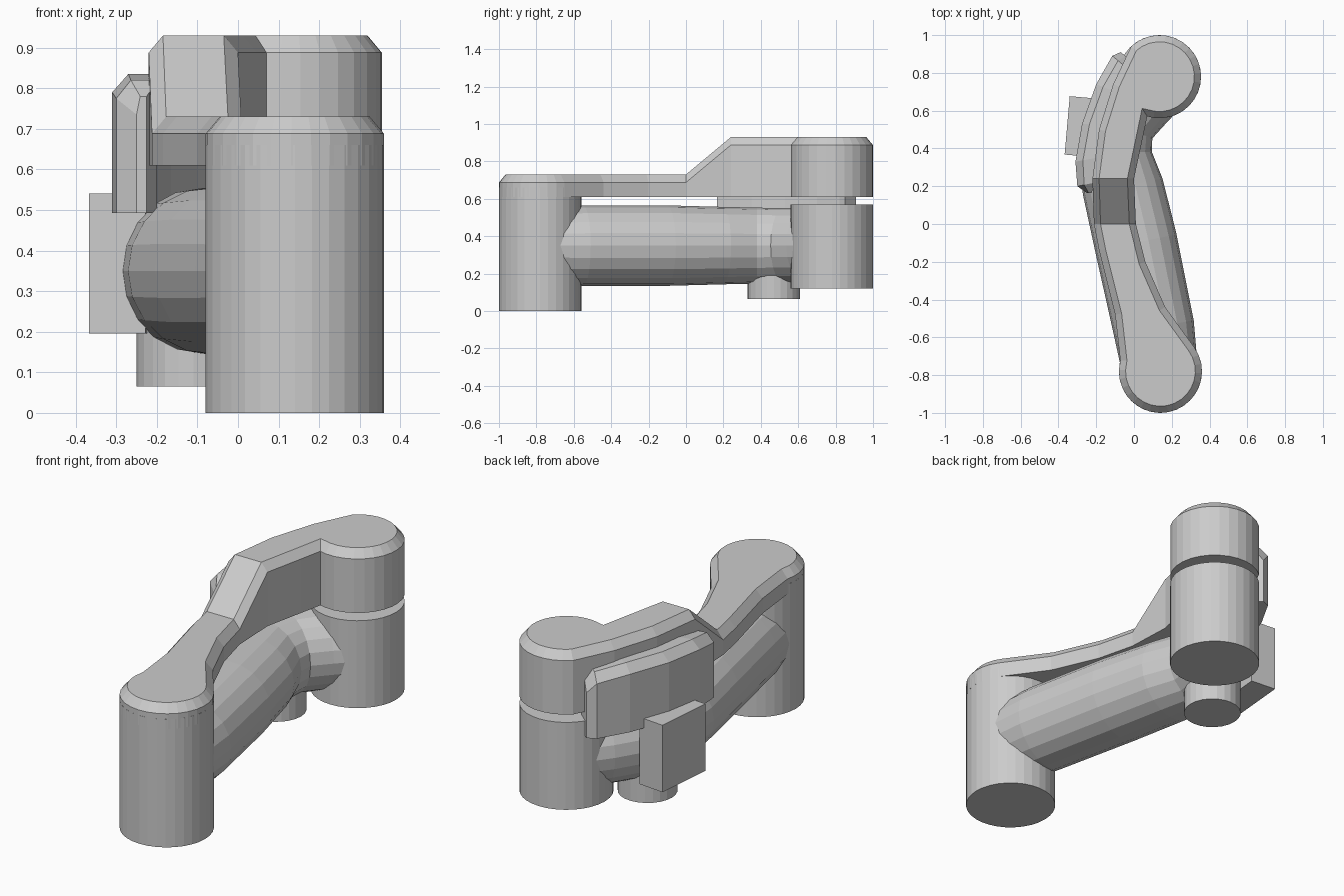
import bpy, bmesh
from math import sin, cos, radians, pi
from mathutils import Vector

if "Cube" in bpy.data.objects:
    bpy.data.objects.remove(bpy.data.objects["Cube"])

FRONT, BACK, R = (0.14, -0.78), (0.135, 0.78), 0.22


def make(name, bm):
    bmesh.ops.recalc_face_normals(bm, faces=bm.faces)
    me = bpy.data.meshes.new(name)
    bm.to_mesh(me)
    bm.free()
    ob = bpy.data.objects.new(name, me)
    bpy.context.collection.objects.link(ob)
    return ob


def loft(name, rings):
    bm = bmesh.new()
    vs = [[bm.verts.new(p) for p in ring] for ring in rings]
    n = len(vs[0])
    for a, b in zip(vs, vs[1:]):
        for i in range(n):
            bm.faces.new((a[i], a[(i + 1) % n], b[(i + 1) % n], b[i]))
    bm.faces.new(vs[0][::-1])
    bm.faces.new(vs[-1])
    return make(name, bm)


def circle(c, r, a0, a1, n):
    angles = [radians(a0 + (a1 - a0) * i / n) for i in range(n + 1)]
    return [(c[0] + r * cos(a), c[1] + r * sin(a)) for a in angles]


def cylinder(name, c, r, z0, z1, n=32):
    pts = circle(c, r, 0, 360, n)[:-1]
    return loft(name, [[(x, y, z) for x, y in pts] for z in (z0, z1)])


# upright posts and the small foot under the elbow
cylinder("front_post", FRONT, R, 0, 0.66)
cylinder("back_post", BACK, R, 0.12, 0.57)
cylinder("elbow_foot", (-0.11, 0.47), 0.14, 0.065, 0.35, 24)

# horizontal tube: x, y, direction of travel (degrees), half width, half height
path = [(0.14, -0.78, 101, 0.20, 0.205), (0.105, -0.55, 101, 0.215, 0.215),
        (0.01, -0.1, 102, 0.22, 0.215), (-0.06, 0.2, 101, 0.215, 0.207),
        (-0.095, 0.38, 90, 0.19, 0.203), (-0.07, 0.52, 68, 0.18, 0.2),
        (0.02, 0.65, 53, 0.19, 0.2), (0.13, 0.78, 53, 0.20, 0.2)]
rings = []
for x, y, d, w, h in path:
    side = Vector((sin(radians(d)), -cos(radians(d)), 0))
    rings.append([Vector((x, y, 0.35)) + side * w * cos(t) + Vector((0, 0, h * sin(t)))
                  for t in (2 * pi * i / 20 for i in range(20))])
loft("arm_tube", rings)

# stepped top cover: outline counter-clockwise, starting right of the step
outline = [(0.01, 0.0), (0.0, 0.24), (0.045, 0.45), (0.07, 0.57)]
outline += circle(BACK, R, -98, 133, 18)
outline += [(-0.11, 0.74), (-0.185, 0.5), (-0.22, 0.24), (-0.212, 0.0),
            (-0.185, -0.14), (-0.1, -0.48), (-0.077, -0.68)]
outline += circle(FRONT, R, 165, 396, 18)
outline += [(0.165, -0.44), (0.06, -0.2)]
n = len(outline)
left_top = outline.index((-0.22, 0.24))


def inset(i, d):
    p, q, r = (Vector(outline[k % n]) for k in (i - 1, i, i + 1))
    a, b = (q - p).normalized(), (r - q).normalized()
    na, nb = Vector((-a.y, a.x)), Vector((-b.y, b.x))
    return q + (na + nb) * d / (1 + na.dot(nb))


bm = bmesh.new()
low, shoulder, top = [], [], []
for i, (x, y) in enumerate(outline):
    z = 0.93 if 1 <= i <= left_top else 0.73
    q = inset(i, 0.035)
    if i in (0, 1, left_top, left_top + 1):
        q.y = y
    low.append(bm.verts.new((x, y, 0.61)))
    shoulder.append(bm.verts.new((x, y, z - 0.042)))
    top.append(bm.verts.new((q.x, q.y, z)))
for a, b in ((low, shoulder), (shoulder, top)):
    for i in range(n):
        j = (i + 1) % n
        bm.faces.new((a[i], a[j], b[j], b[i]))
bm.faces.new(low[::-1])
bm.faces.new(top[1:left_top + 1])
bm.faces.new((top[0], top[1], top[left_top], top[left_top + 1]))
bm.faces.new(top[left_top + 1:] + top[:1])
make("top_cover", bm)

# curved side pod: outer edge, inner edge and top height at each station
outer = [(-0.25, 0.165), (-0.3, 0.2), (-0.31, 0.33), (-0.275, 0.53),
         (-0.2, 0.74), (-0.115, 0.89), (-0.07, 0.91)]
inner = [(-0.225, 0.165), (-0.2, 0.22), (-0.2, 0.35), (-0.165, 0.53),
         (-0.1, 0.7), (-0.03, 0.82), (0.0, 0.85)]
heights = [0.78, 0.82, 0.835, 0.835, 0.835, 0.82, 0.77]
rings = []
for o, i, h in zip(outer, inner, heights):
    m = Vector(o).lerp(Vector(i), 0.36)
    rings.append([(*i, 0.492), (*o, 0.492), (*o, h - 0.045), (m.x, m.y, h), (*i, h)])
loft("side_pod", rings)

# flat box on the outside of the elbow
bm = bmesh.new()
bmesh.ops.create_cube(bm, size=1)
box = make("elbow_box", bm)
box.scale = (0.14, 0.31, 0.345)
box.location = (-0.284, 0.516, 0.368)
box.rotation_euler.z = radians(-5)
